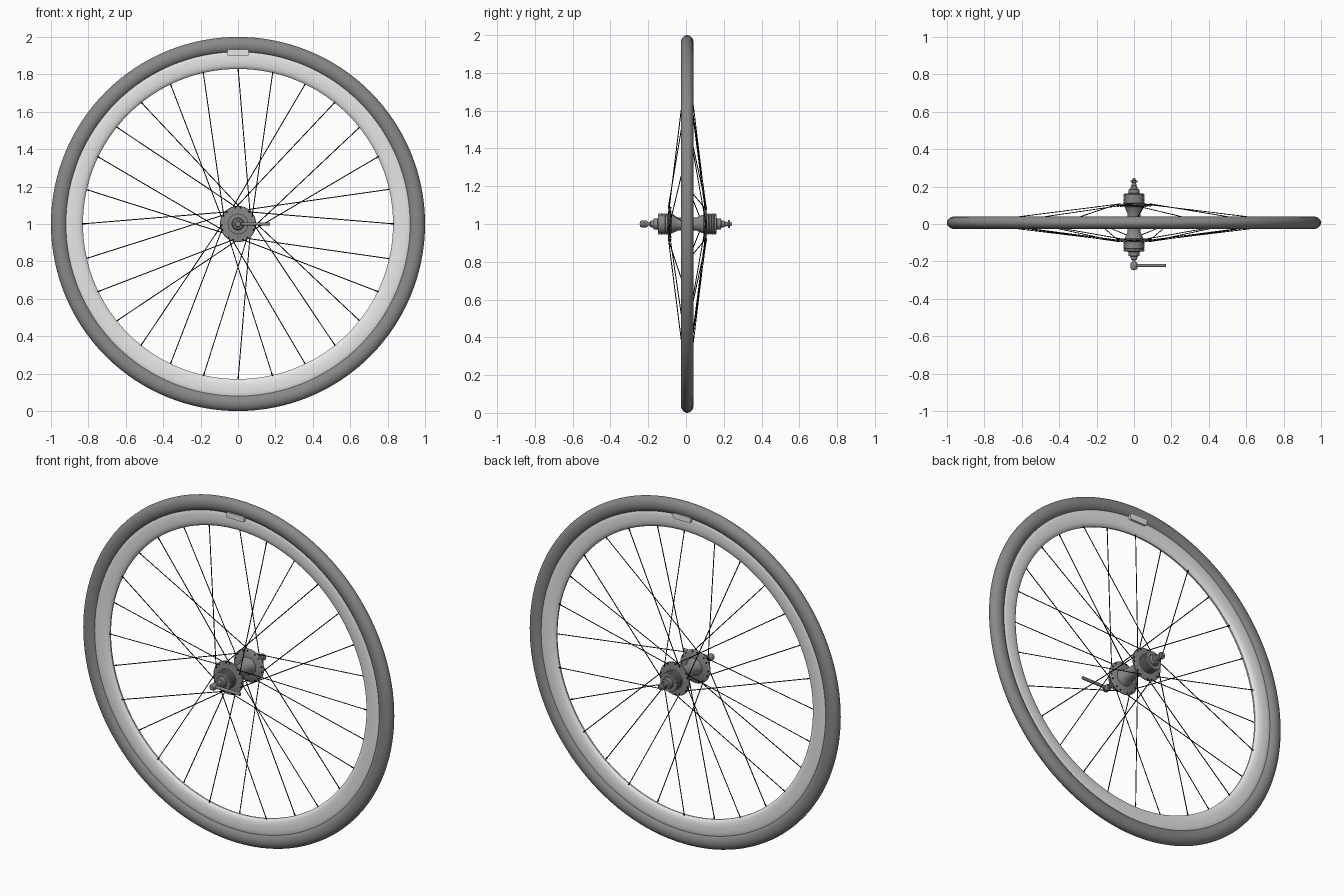
import bpy, bmesh
from math import sin, cos, pi, radians
from mathutils import Vector

cube = bpy.data.objects.get("Cube")
if cube:
    bpy.data.objects.remove(cube)

MID = 0.007          # plane of the wheel along the axle
CENTRE = Vector((0, 0, 1))


def material(name, v):
    m = bpy.data.materials.new(name)
    m.use_nodes = True
    m.diffuse_color = (v, v, v, 1)
    m.node_tree.nodes["Principled BSDF"].inputs["Base Color"].default_value = (v, v, v, 1)
    return m


RUBBER = material("grey rubber", 0.25)
ALLOY = material("light alloy", 0.8)
STEEL = material("hub grey", 0.24)
WIRE = material("black wire", 0.003)


def finish(name, bm, mat, angle=35):
    bmesh.ops.recalc_face_normals(bm, faces=bm.faces)
    me = bpy.data.meshes.new(name)
    bm.to_mesh(me)
    bm.free()
    ob = bpy.data.objects.new(name, me)
    bpy.context.collection.objects.link(ob)
    me.materials.append(mat)
    bpy.ops.object.select_all(action="DESELECT")
    ob.select_set(True)
    bpy.context.view_layer.objects.active = ob
    bpy.ops.object.shade_smooth_by_angle(angle=radians(angle))
    return ob


def lathe(name, profile, mat, n=32, closed=False):
    """Turn (radius, y) points about the axle."""
    bm = bmesh.new()
    vs = [bm.verts.new(CENTRE + Vector((r, y, 0))) for r, y in profile]
    pairs = list(zip(vs, vs[1:])) + ([(vs[-1], vs[0])] if closed else [])
    edges = [bm.edges.new(p) for p in pairs]
    bmesh.ops.spin(bm, geom=vs + edges, cent=CENTRE, axis=(0, 1, 0),
                   angle=2 * pi, steps=n, use_merge=True)
    bmesh.ops.remove_doubles(bm, verts=bm.verts, dist=1e-5)
    return finish(name, bm, mat)


def rod(bm, a, b, r, n=6):
    d = b - a
    mat = d.to_track_quat("Z", "Y").to_matrix().to_4x4()
    mat.translation = (a + b) / 2
    bmesh.ops.create_cone(bm, cap_ends=True, segments=n, radius1=r, radius2=r,
                          depth=d.length, matrix=mat)


def polar(r, a, y):
    return CENTRE + Vector((r * cos(a), y, r * sin(a)))


# Tyre: slightly tall oval section
tyre = [(0.957 + 0.043 * cos(t), MID + 0.034 * sin(t))
        for t in (2 * pi * i / 24 for i in range(24))]
lathe("tyre", tyre, RUBBER, 128, True)

# Rim: walls tucked into the tyre, closing into a rounded inner edge
half = [(0.93, 0.012), (0.918, 0.018), (0.9, 0.02), (0.87, 0.02), (0.848, 0.017),
        (0.834, 0.011), (0.829, 0.004)]
rim = [(r, MID + y) for r, y in half] + [(r, MID - y) for r, y in reversed(half)]
lathe("rim", rim, ALLOY, 128, True)

# Rounded plate across the rim at the top
bm = bmesh.new()
bmesh.ops.create_cube(bm, size=1)
for v in bm.verts:
    v.co = Vector((v.co.x * 0.116, MID + v.co.y * 0.066, 1.915 + v.co.z * 0.032))
bmesh.ops.bevel(bm, geom=[e for e in bm.edges if abs(e.verts[0].co.y - e.verts[1].co.y) > 0.01],
                offset=0.01, segments=3, affect="EDGES", profile=0.5)
finish("rim_plate", bm, ALLOY)

# Hub shell with a waist and two thin flanges
side = [(0.035, 0.0), (0.035, 0.05), (0.042, 0.065), (0.05, 0.085),
        (0.092, 0.09), (0.097, 0.094), (0.095, 0.099), (0.05, 0.102)]
shell = [(r, MID - y) for r, y in reversed(side)] + [(r, MID + y) for r, y in side[1:]]
lathe("hub_shell", shell, STEEL, 40)

# Grooved collars with stepped cones on both ends
collar = [(0.05, 0.1)]
for i in range(4):
    y = 0.104 + 0.013 * i
    collar += [(0.055, y), (0.055, y + 0.009), (0.051, y + 0.01), (0.051, y + 0.012)]
collar += [(0.034, 0.155), (0.03, 0.158), (0.028, 0.178), (0.018, 0.18),
           (0.017, 0.196), (0.01, 0.2), (0, 0.2)]
for label, s in (("front", -1), ("back", 1)):
    lathe(label + "_collar", [(r, MID + s * y) for r, y in collar], STEEL)

# Skewer, end nut and lever
bm = bmesh.new()
rod(bm, Vector((0, -0.225, 1)), Vector((0, 0.235, 1)), 0.008, 12)
finish("skewer", bm, STEEL)
lathe("end_nut", [(0, 0.205), (0.013, 0.206), (0.011, 0.222), (0.02, 0.224),
                  (0.02, 0.232), (0.01, 0.234), (0.008, 0.244), (0, 0.245)], STEEL, 16)
lathe("lever_pivot", [(0, -0.245), (0.014, -0.244), (0.019, -0.236), (0.019, -0.212),
                      (0.014, -0.204), (0, -0.203)], STEEL, 20)
bm = bmesh.new()
rod(bm, Vector((0, -0.222, 1)), Vector((0.17, -0.222, 1)), 0.009, 12)
finish("lever", bm, STEEL)

# Crossed spokes, alternating flange, with a nipple at the rim
spokes, nipples = bmesh.new(), bmesh.new()
for k in range(28):
    a = pi / 2 + 2 * pi * k / 28
    turn = 1 if k % 4 in (1, 2) else -1
    s = 1 if k % 2 == 0 else -1
    outer = polar(0.84, a, MID + s * 0.006)
    inner = polar(0.087, a + turn * radians(48), MID + s * 0.101)
    rod(spokes, inner, outer, 0.0025)
    rod(nipples, outer.lerp(inner, 0.03), outer, 0.0036)
    # Bent head through the flange
    rod(spokes, inner, inner - Vector((0, s * 0.016, 0)), 0.004)
finish("spokes", spokes, WIRE)
finish("spoke_nipples", nipples, WIRE)
